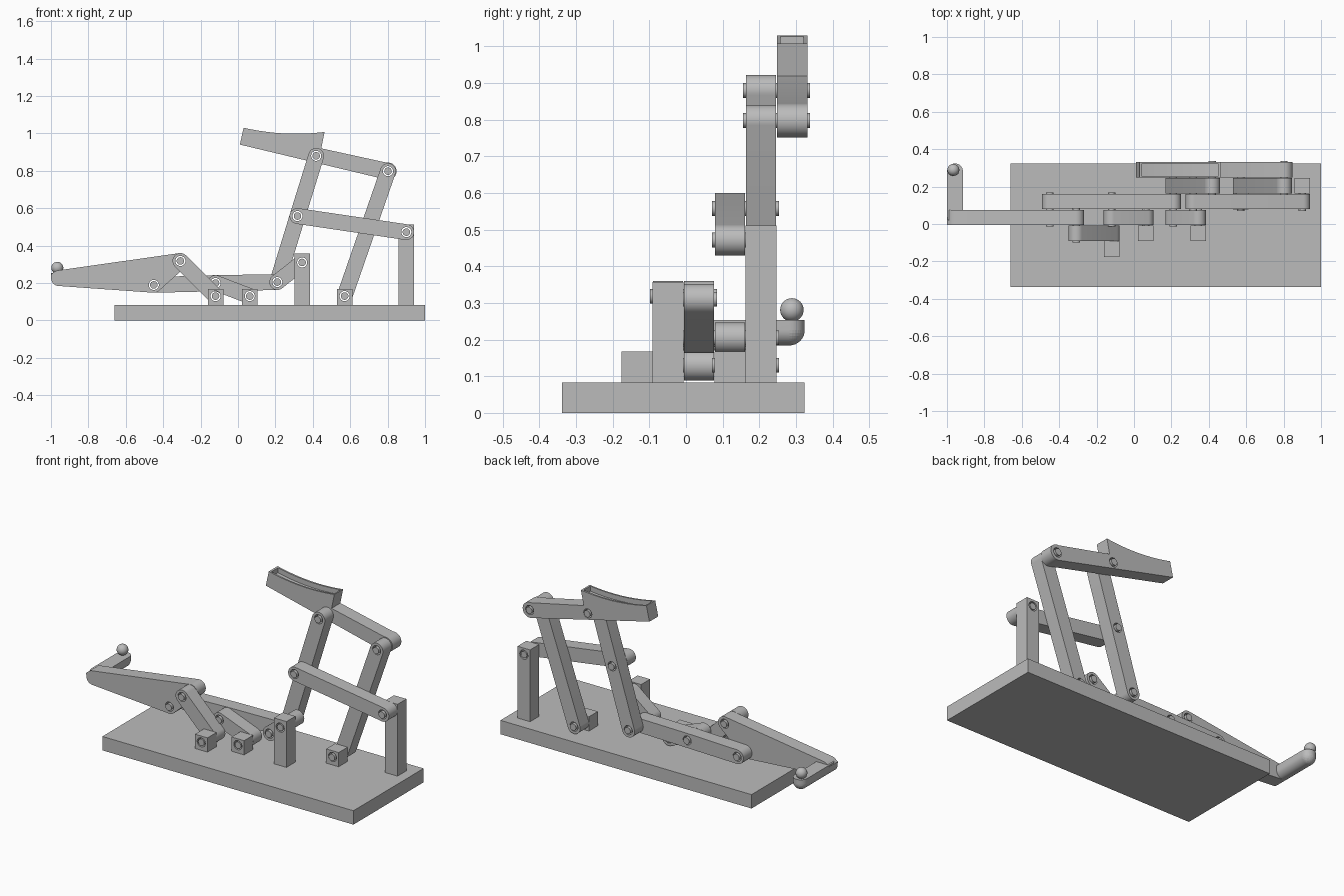
import bpy, bmesh, math
from mathutils import Vector, Matrix
from mathutils.geometry import convex_hull_2d

if "Cube" in bpy.data.objects:
    bpy.data.objects.remove(bpy.data.objects["Cube"])

grey = bpy.data.materials.new("plain_grey")
grey.use_nodes = True
grey.diffuse_color = (0.5, 0.5, 0.5, 1)
grey.node_tree.nodes["Principled BSDF"].inputs["Base Color"].default_value = (0.5, 0.5, 0.5, 1)

T = 0.0845       # depth of one linkage layer
GAP = 0.0015     # clearance between layers
R = 0.042        # rounded link end radius
HOLE, PIN = 0.027, 0.02
BASE_TOP = 0.083
made = []


def layer(k):
    return -0.007 + T * k


def add(name, mesh):
    ob = bpy.data.objects.new(name, mesh)
    bpy.context.collection.objects.link(ob)
    mesh.materials.clear()
    mesh.materials.append(grey)
    made.append(ob)
    return ob


def from_bmesh(name, bm):
    bmesh.ops.recalc_face_normals(bm, faces=bm.faces)
    mesh = bpy.data.meshes.new(name)
    bm.to_mesh(mesh)
    bm.free()
    return add(name, mesh)


def circle(c, r, n=40):
    return [(c[0] + r * math.cos(math.tau * i / n), c[1] + r * math.sin(math.tau * i / n))
            for i in range(n)]


def hull(points):
    return [points[i] for i in convex_hull_2d([Vector(p) for p in points])]


def plate(name, outline, holes, y0, y1):
    """Front-view outline with round holes, extruded along y."""
    cu = bpy.data.curves.new(name, 'CURVE')
    cu.dimensions, cu.fill_mode, cu.extrude = '2D', 'BOTH', (y1 - y0) / 2
    for loop in [outline] + [circle(h, HOLE, 24) for h in holes]:
        sp = cu.splines.new('POLY')
        sp.points.add(len(loop) - 1)
        for p, (x, z) in zip(sp.points, loop):
            p.co = (x, z, 0, 1)
        sp.use_cyclic_u = True
    tmp = bpy.data.objects.new(name + "_curve", cu)
    bpy.context.collection.objects.link(tmp)
    dg = bpy.context.evaluated_depsgraph_get()
    mesh = bpy.data.meshes.new_from_object(tmp.evaluated_get(dg))
    bpy.data.objects.remove(tmp)
    bm = bmesh.new()
    bm.from_mesh(mesh)
    bpy.data.meshes.remove(mesh)
    bmesh.ops.remove_doubles(bm, verts=bm.verts, dist=0.0001)
    bm.transform(Matrix.Translation((0, (y0 + y1) / 2, 0)) @ Matrix.Rotation(math.pi / 2, 4, 'X'))
    return from_bmesh(name, bm)


def link(name, pivots, k):
    """Bar with rounded ends through its pivots."""
    outline = hull([p for c in pivots for p in circle(c, R)])
    plate(name, outline, pivots, layer(k) + GAP, layer(k + 1) - GAP)


def post(name, pivot, top, k):
    x, w = pivot[0], 0.0415
    outline = [(x - w, BASE_TOP), (x + w, BASE_TOP), (x + w, top), (x - w, top)]
    plate(name, outline, [pivot], layer(k), layer(k + 1))


def pin(name, c, k0, k1, front, back):
    y0, y1 = layer(k0) - 0.007 * front, layer(k1) + 0.007 * back
    plate(name, circle(c, PIN, 28), [], y0, y1)


# Pivot points in the front plane
A, B, C = (-0.45, 0.19), (-0.308, 0.318), (-0.12, 0.13)
M, D, E = (-0.12, 0.2), (0.063, 0.13), (0.21, 0.205)
F, G, H = (0.343, 0.31), (0.57, 0.13), (0.9, 0.472)
I, J, K = (0.318, 0.558), (0.418, 0.88), (0.802, 0.798)

# Base board
bm = bmesh.new()
bmesh.ops.create_cube(bm, size=1, matrix=Matrix.Translation((0.17, -0.007, BASE_TOP / 2))
                      @ Matrix.Diagonal((1.66, 0.662, BASE_TOP, 1)))
from_bmesh("base_board", bm)

# Posts
post("handle_post", C, 0.168, -2)
post("stay_post", D, 0.168, -1)
post("tall_front_post", F, 0.357, -1)
post("rear_leg_post", G, 0.168, 1)
post("tall_rear_post", H, 0.512, 2)

# Links
link("handle_rocker", [B, C], -1)
link("stay_link", [M, D], 0)
link("push_bar", [A, M, E], 1)
link("short_crank", [E, F], 0)
link("main_leg", [E, I, J], 2)
link("rear_leg", [G, K], 2)
link("guide_link", [I, H], 1)

# Pins
for name, c, k0, k1, front, back in [
        ("handle_pin", A, 0, 2, 1, 1), ("rocker_top_pin", B, -1, 1, 1, 1),
        ("rocker_foot_pin", C, -2, 0, 0, 1), ("push_bar_pin", M, 0, 2, 1, 1),
        ("stay_pin", D, -1, 1, 0, 1), ("main_leg_foot_pin", E, 0, 3, 1, 1),
        ("crank_pin", F, -1, 1, 0, 1), ("rear_leg_foot_pin", G, 1, 3, 1, 1),
        ("guide_rear_pin", H, 1, 3, 1, 0), ("guide_front_pin", I, 1, 3, 1, 1),
        ("tray_front_pin", J, 2, 4, 1, 1), ("tray_rear_pin", K, 2, 4, 1, 1)]:
    pin(name, c, k0, k1, front, back)

# Handle plate
grip = (-0.957, 0.226)
plate("handle_plate", hull(circle(grip, 0.042) + [(-1, 0.245)] + circle(A, R) + circle(B, R)),
      [A, B], layer(0) + GAP, layer(1) - GAP)

# Handle side arm: flat top, round underside and rounded far end
bm = bmesh.new()
for y in (layer(0) + 0.05, 0.282):
    made_verts = bmesh.ops.create_uvsphere(bm, u_segments=32, v_segments=16, radius=0.042,
                                           matrix=Matrix.Translation((grip[0], y, grip[1])))["verts"]
    for v in made_verts:
        v.co.z = min(v.co.z, grip[1])
    for x, z in circle((grip[0], y), 0.042, 32):
        bm.verts.new((x, z, 0.254))
hull_geom = bmesh.ops.convex_hull(bm, input=bm.verts)
bmesh.ops.delete(bm, geom=[v for v in bm.verts if not v.link_faces], context='VERTS')
bmesh.ops.delete(bm, geom=[g for g in set(hull_geom["geom_interior"] + hull_geom["geom_unused"])
                           if isinstance(g, bmesh.types.BMVert) and g.is_valid], context='VERTS')
from_bmesh("handle_side_arm", bm)

# Handle knob
bm = bmesh.new()
bmesh.ops.create_uvsphere(bm, u_segments=32, v_segments=20, radius=0.032,
                          matrix=Matrix.Translation((-0.966, 0.289, 0.281)))
from_bmesh("handle_knob", bm)


# Tray with a dished top
def dish(x0, x1, drop=0.0, n=16):
    pts = []
    for i in range(n + 1):
        x = x0 + (x1 - x0) * i / n
        pts.append((x, 0.998 + 0.41 * (x - 0.31) ** 2 - drop))
    return pts


tray_end = [p for p in circle(K, 0.046) if p[0] > K[0] - 0.012]
tray_end.sort(key=lambda p: -math.atan2(p[1] - K[1], p[0] - K[0]))
outline = dish(0.03, 0.463) + [(0.445, 0.92)] + tray_end + [(0.01, 0.94)]
tray = plate("tray", outline, [J, K], layer(3) + GAP, layer(4))

# Trough cut into the tray
cut_outline = dish(0.04, 0.452, 0.03) + [(0.456, 1.1), (0.044, 1.1)]
cutter = plate("trough_cutter", cut_outline, [], layer(3) + 0.011, layer(4) - 0.011)
made.remove(cutter)
cutter.hide_render = True
mod = tray.modifiers.new("trough", 'BOOLEAN')
mod.operation, mod.solver, mod.object = 'DIFFERENCE', 'EXACT', cutter
bpy.context.view_layer.update()
cut_mesh = bpy.data.meshes.new_from_object(
    tray.evaluated_get(bpy.context.evaluated_depsgraph_get()))
tray.modifiers.clear()
tray.data = cut_mesh
bpy.data.objects.remove(cutter)

# Smooth the round surfaces, keep edges sharp
bpy.ops.object.select_all(action='DESELECT')
for ob in made:
    ob.select_set(True)
bpy.context.view_layer.objects.active = made[0]
bpy.ops.object.shade_smooth_by_angle(angle=math.radians(30))
